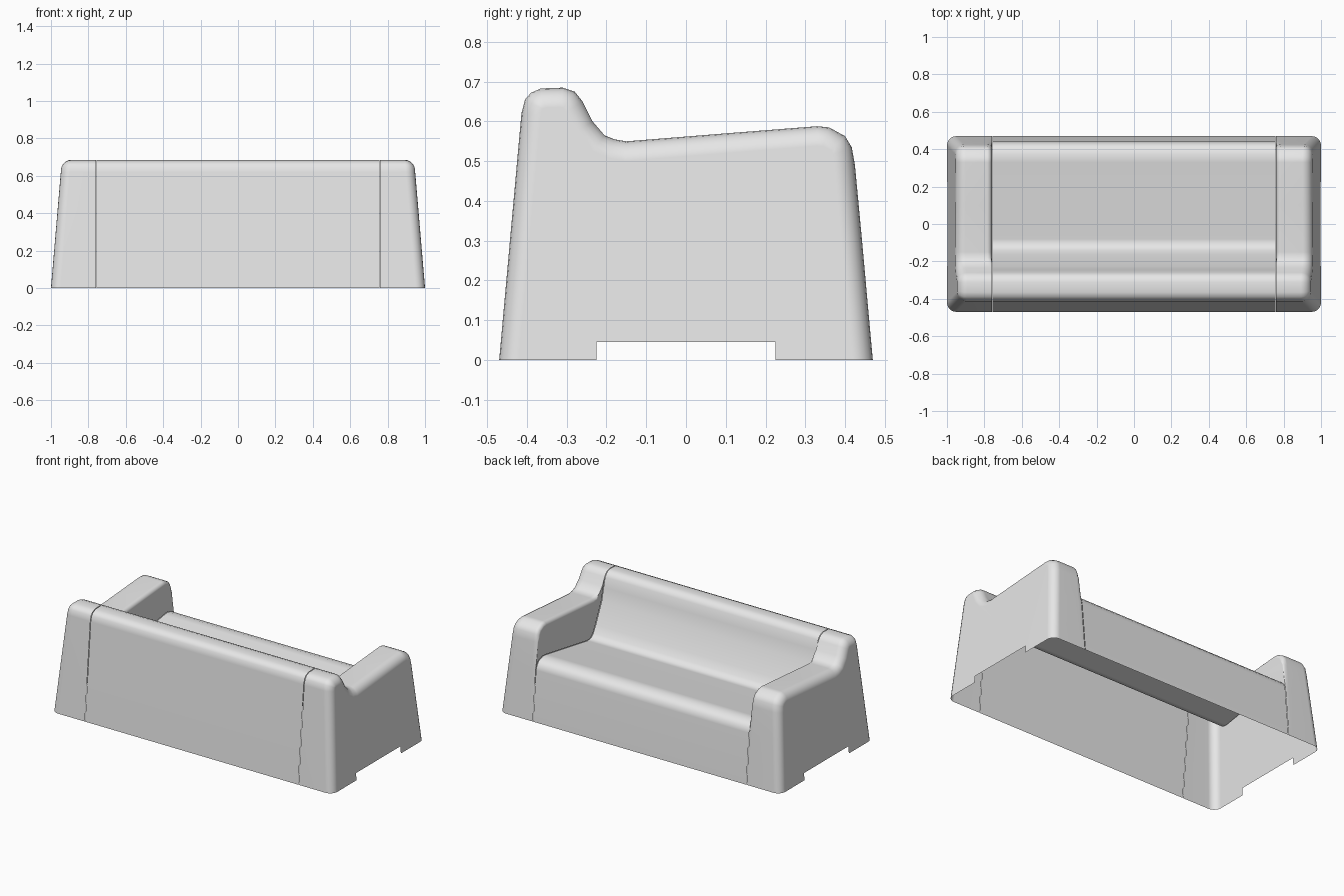
import bpy
import bmesh
from math import sin, cos, pi
from mathutils import Vector

cube = bpy.data.objects.get("Cube")
if cube:
    bpy.data.objects.remove(cube, do_unlink=True)

grey = bpy.data.materials.new("light_grey")
grey.use_nodes = True
grey.diffuse_color = (0.8, 0.8, 0.8, 1)
grey.node_tree.nodes["Principled BSDF"].inputs["Base Color"].default_value = grey.diffuse_color

# Side profiles as (y, z), running from the rear floor edge over to the seat side
BACK = [(-.47, 0), (-.414, .62), (-.405, .655), (-.39, .672), (-.365, .683),
        (-.31, .685), (-.28, .675), (-.26, .65)]
ARM_TOP = [(-.235, .6), (-.205, .565), (-.18, .555), (-.15, .55), (.1, .57),
           (.33, .588), (.36, .585), (.4, .563), (.417, .535), (.425, .49)]
SEAT = [(-.245, .59), (-.226, .51), (-.165, .38), (-.14, .335), (-.115, .313),
        (-.08, .31), (.33, .38), (.37, .384), (.41, .372), (.43, .35)]
FRONT = [(.441, .32), (.47, 0)]
INNER_X, EDGE, CORNER = .76, .025, .05


def outer_x(z):
    return 1 - .085 * z


def inset(profile, amounts):
    """Move each profile point inward along its averaged normal."""
    result = []
    last = len(profile) - 1
    for i, (y, z) in enumerate(profile):
        before = Vector(profile[max(i - 1, 0)])
        after = Vector(profile[min(i + 1, last)])
        here = Vector((y, z))
        d = (here - before).normalized() + (after - here).normalized()
        d.normalize()
        result.append((y + d.y * amounts[i], z - d.x * amounts[i] if 0 < i < last else 0))
    return result


def add_ring(bm, profile, x_of, side=1):
    return [bm.verts.new((side * x_of(z), y, z)) for y, z in profile]


def bridge(bm, rings):
    for near, far in zip(rings, rings[1:]):
        for i in range(len(near) - 1):
            bm.faces.new((near[i], far[i], far[i + 1], near[i + 1]))


def finish(bm, name):
    mesh = bpy.data.meshes.new(name)
    bm.to_mesh(mesh)
    bm.free()
    mesh.materials.append(grey)
    obj = bpy.data.objects.new(name, mesh)
    bpy.context.collection.objects.link(obj)
    bpy.ops.object.select_all(action='DESELECT')
    obj.select_set(True)
    bpy.context.view_layer.objects.active = obj
    bpy.ops.object.shade_smooth_by_angle(angle=pi / 4.5)
    weighted = obj.modifiers.new("clean_shading", 'WEIGHTED_NORMAL')
    weighted.keep_sharp = True


def build_arm(name, side):
    bm = bmesh.new()
    profile = BACK + ARM_TOP + FRONT
    soft = [1 if y > -.2 and z > .5 else .5 if z > .4 and y > 0 else 0 for y, z in profile]
    rings = []
    # Softened edge next to the seat
    for k in range(4):
        t = k * pi / 6
        shape = inset(profile, [w * EDGE * (1 - sin(t)) for w in soft])
        rings.append(add_ring(bm, shape, lambda z: INNER_X + EDGE * (1 - cos(t)), side))
    # Rounded outer corner following the sloping side
    for k in range(6):
        t = k * pi / 10
        shape = inset(profile, [CORNER * (1 - cos(t))] * len(profile))
        rings.append(add_ring(bm, shape, lambda z: outer_x(z) - CORNER * (1 - sin(t)), side))
    bridge(bm, rings)
    # Outer side wall with the notch at the floor
    notch = [(.225, 0), (.225, .045), (-.225, .045), (-.225, 0)]
    bm.faces.new(list(reversed(rings[-1] + add_ring(bm, notch, outer_x, side))))
    # Inner wall between the armrest and the seat
    seat_edge = add_ring(bm, list(reversed(SEAT)), lambda z: INNER_X, side)
    bm.faces.new(rings[0][len(BACK) - 1:-1] + seat_edge)
    if side < 0:
        bmesh.ops.reverse_faces(bm, faces=bm.faces[:])
    finish(bm, name)


# Open shell forming the backrest, seat and front panel
bm = bmesh.new()
shape = BACK + SEAT + FRONT
bridge(bm, [add_ring(bm, shape, lambda z: x) for x in (.003 - INNER_X, INNER_X - .003)])
finish(bm, "seat_and_backrest")

build_arm("left_arm", 1)
build_arm("right_arm", -1)
